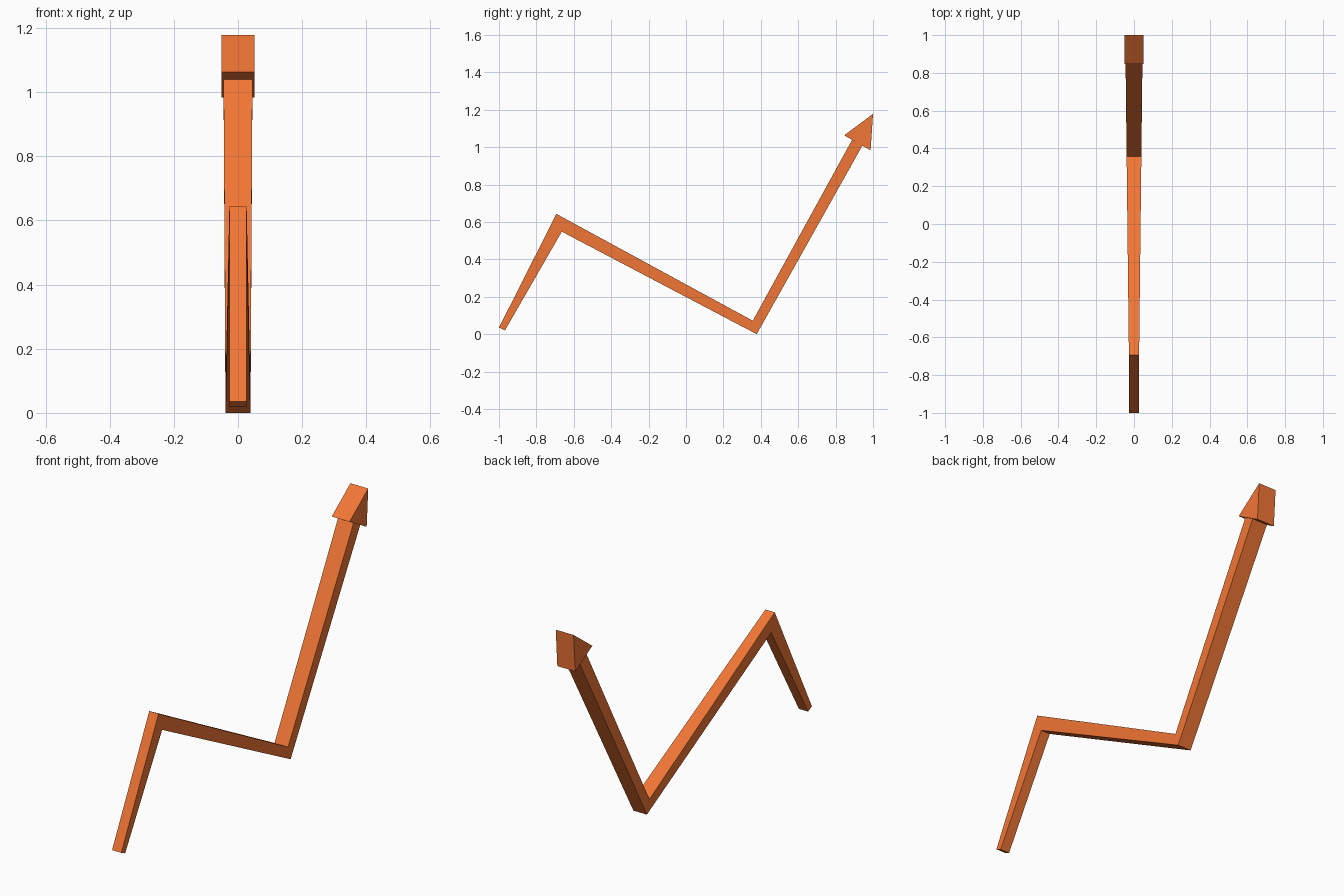
import bpy
import bmesh

if "Cube" in bpy.data.objects:
    bpy.data.objects.remove(bpy.data.objects["Cube"])

orange = bpy.data.materials.new("orange")
orange.diffuse_color = (0.88, 0.18, 0.035, 1.0)
orange.use_nodes = True
orange.node_tree.nodes["Principled BSDF"].inputs["Base Color"].default_value = orange.diffuse_color


def make_object(name, bm):
    bmesh.ops.recalc_face_normals(bm, faces=bm.faces)
    mesh = bpy.data.meshes.new(name)
    bm.to_mesh(mesh)
    bm.free()
    mesh.materials.append(orange)
    bpy.context.collection.objects.link(bpy.data.objects.new(name, mesh))


# Zigzag shaft: (upper y, z), (lower y, z), half width at each joint
stations = [
    ((-1.0, 0.035), (-0.968, 0.02), 0.0265),
    ((-0.693, 0.643), (-0.664, 0.548), 0.027),
    ((0.357, 0.072), (0.378, 0.0), 0.039),
    ((0.888, 1.039), (0.943, 1.008), 0.045),
]
bm = bmesh.new()
rings = []
for up, low, w in stations:
    corners = [(-w, *up), (w, *up), (w, *low), (-w, *low)]
    rings.append([bm.verts.new(c) for c in corners])
for a, b in zip(rings, rings[1:]):
    for i in range(4):
        j = (i + 1) % 4
        bm.faces.new((a[i], a[j], b[j], b[i]))
bm.faces.new(rings[0])
bm.faces.new(rings[-1])
make_object("zigzag_shaft", bm)

# Arrow head: triangular prism extruded across x
half = 0.0515
bm = bmesh.new()
triangle = [(0.846, 1.063), (1.0, 1.178), (0.987, 0.983)]
face = bm.faces.new([bm.verts.new((-half, y, z)) for y, z in triangle])
extruded = bmesh.ops.extrude_face_region(bm, geom=[face], use_keep_orig=True)
verts = [g for g in extruded["geom"] if isinstance(g, bmesh.types.BMVert)]
bmesh.ops.translate(bm, verts=verts, vec=(2 * half, 0, 0))
make_object("arrow_head", bm)
